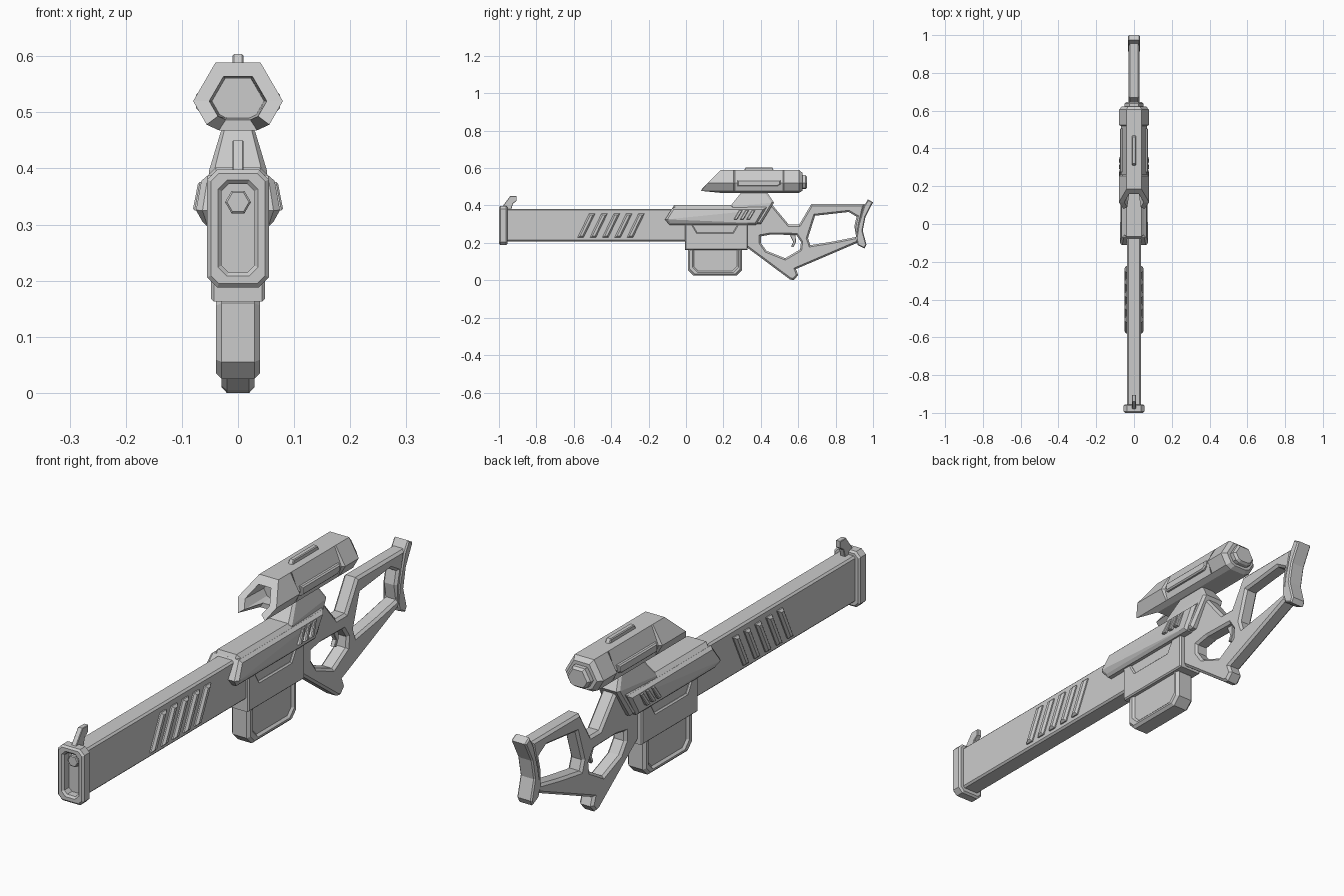
import bpy, bmesh, math
from mathutils import Matrix

cube = bpy.data.objects.get("Cube")
if cube:
    bpy.data.objects.remove(cube, do_unlink=True)

metal = bpy.data.materials.new("plain grey")
metal.use_nodes = True
GREY = (0.6, 0.6, 0.6, 1)
metal.diffuse_color = GREY
metal.node_tree.nodes["Principled BSDF"].inputs["Base Color"].default_value = GREY

# profile axes: side profiles are (y, z) pulled along x, front ones (x, z) along y
SIDE = Matrix(((0, 0, 1), (1, 0, 0), (0, 1, 0))).to_4x4()
FRONT = Matrix(((1, 0, 0), (0, 0, -1), (0, 1, 0))).to_4x4()


def add_object(name, mesh):
    obj = bpy.data.objects.new(name, mesh)
    mesh.materials.clear()
    mesh.materials.append(metal)
    bpy.context.collection.objects.link(obj)
    return obj


def plate(name, loops, half, bevel=0.006, axes=SIDE, centre=0, widen=None):
    """Chamfered extrusion of an outline; further loops become holes."""
    curve = bpy.data.curves.new(name, 'CURVE')
    curve.dimensions = '2D'
    curve.fill_mode = 'BOTH'
    curve.extrude = half - bevel
    curve.bevel_depth = bevel
    curve.bevel_resolution = 0
    curve.offset = -bevel
    for loop in loops:
        spline = curve.splines.new('POLY')
        spline.points.add(len(loop) - 1)
        for point, (a, b) in zip(spline.points, loop):
            point.co = (a, b, 0, 1)
        spline.use_cyclic_u = True
        spline.use_smooth = False
    temp = bpy.data.objects.new(name, curve)
    mesh = bpy.data.meshes.new_from_object(temp)
    bpy.data.objects.remove(temp)
    mesh.transform(Matrix.Translation((0, centre, 0)) @ axes)
    for poly in mesh.polygons:
        poly.use_smooth = False
    if widen:
        for v in mesh.vertices:
            v.co.x *= widen(v.co.z)
    return add_object(name, mesh)


def box(a0, a1, b0, b1, c=0.0):
    """Rectangle outline with cut corners."""
    if not c:
        return [(a0, b0), (a1, b0), (a1, b1), (a0, b1)]
    return [(a0 + c, b0), (a1 - c, b0), (a1, b0 + c), (a1, b1 - c),
            (a1 - c, b1), (a0 + c, b1), (a0, b1 - c), (a0, b0 + c)]


def slash(y, z0, z1, width, lean):
    return [(y, z0), (y + width, z0), (y + width + lean, z1), (y + lean, z1)]


# barrel, muzzle frame and sight
plate("barrel", [box(-0.965, 0.05, 0.208, 0.382)], 0.037, 0.007)
plate("muzzle_frame", [box(-0.055, 0.055, 0.188, 0.398, 0.018),
                       box(-0.029, 0.029, 0.215, 0.372, 0.012)],
      0.0225, 0.007, FRONT, -0.9775)
hexagon = [(0.023 * math.cos(i * math.pi / 3), 0.34 + 0.023 * math.sin(i * math.pi / 3))
           for i in range(6)]
plate("muzzle_bore", [hexagon], 0.012, 0.003, FRONT, -0.973)
plate("front_sight", [[(-0.985, 0.39), (-0.94, 0.45), (-0.905, 0.45), (-0.905, 0.425),
                       (-0.925, 0.41), (-0.935, 0.375), (-0.985, 0.375)]], 0.01, 0.002)
for i in range(5):
    plate(f"barrel_rib_{i + 1}", [slash(-0.58 + i * 0.066, 0.228, 0.356, 0.032, 0.062)], 0.05, 0.008)

# receiver with a side slot, and the shroud above it
plate("receiver", [box(-0.005, 0.33, 0.163, 0.385),
                   [(0.06, 0.255), (0.25, 0.255), (0.28, 0.305), (0.03, 0.305)]], 0.048, 0.005)
plate("receiver_core", [box(0.01, 0.32, 0.18, 0.37)], 0.041, 0.002)
plate("shroud", [[(-0.105, 0.32), (-0.085, 0.30), (0.38, 0.30), (0.45, 0.402), (-0.065, 0.402)]],
      0.056, 0.017)


def flare(z):
    return 1.0 + 0.2 * (0.385 - z) / 0.07 if z > 0.31 else 1.0


plate("side_panel", [[(-0.112, 0.325), (-0.088, 0.296), (0.375, 0.296), (0.43, 0.388), (-0.072, 0.388)]],
      0.064, 0.01, widen=flare)
for i in range(3):
    plate(f"panel_rib_{i + 1}", [slash(0.255 + i * 0.034, 0.325, 0.376, 0.018, 0.03)],
          0.069, 0.003, widen=flare)

# magazine: bordered shell around a recessed core
plate("magazine_shell", [box(0.01, 0.30, 0.025, 0.19, 0.03),
                         box(0.045, 0.27, 0.052, 0.182, 0.022)], 0.039, 0.01)
plate("magazine_core", [box(0.03, 0.28, 0.04, 0.19, 0.02)], 0.031, 0.002)

# scope mount, narrowing upwards
plate("scope_mount", [[(0.23, 0.30), (0.40, 0.30), (0.47, 0.415), (0.43, 0.475), (0.30, 0.475), (0.24, 0.40)]],
      0.055, 0.01, widen=lambda z: 1 - max(0, z - 0.385) * 5.5)

# skeleton stock with guard and shoulder openings
plate("stock", [
    [(0.32, 0.18), (0.555, 0.005), (0.575, 0.0), (0.60, 0.028), (0.588, 0.06), (0.915, 0.20),
     (0.93, 0.30), (0.955, 0.407), (0.67, 0.407), (0.605, 0.297), (0.55, 0.297),
     (0.46, 0.405), (0.32, 0.40)],
    [(0.40, 0.235), (0.455, 0.245), (0.59, 0.242), (0.615, 0.205), (0.61, 0.165),
     (0.53, 0.118), (0.43, 0.158), (0.40, 0.20)],
    [(0.69, 0.345), (0.87, 0.365), (0.912, 0.34), (0.90, 0.29), (0.91, 0.232),
     (0.79, 0.208), (0.665, 0.188), (0.652, 0.225)]], 0.029, 0.009)
plate("butt_pad", [[(0.973, 0.433), (1.0, 0.417), (0.96, 0.34), (0.945, 0.265), (0.965, 0.19),
                    (0.955, 0.17), (0.918, 0.188), (0.91, 0.225), (0.922, 0.30), (0.95, 0.395)]],
      0.031, 0.005)
plate("trigger", [[(0.552, 0.25), (0.585, 0.25), (0.588, 0.205), (0.575, 0.178), (0.562, 0.182),
                   (0.573, 0.205)]], 0.009, 0.002)

# scope: rings of an eight-sided section, from the lens well out over the hood to the eyepiece
HALF = [(0.04, 0.069), (0.08, 0.0), (0.056, -0.042), (0.034, -0.052)]
SECTION = HALF + [(-x, z) for x, z in reversed(HALF)]
RINGS = [  # y, scale, slanted hood edge, width limit
    (0.22, 0.58, False, 1), (0.08, 0.64, True, 1), (0.08, 1, True, 1),
    (0.255, 1, False, 1), (0.262, 1, False, 0.068), (0.518, 1, False, 0.068),
    (0.525, 1, False, 1), (0.605, 1, False, 1), (0.622, 0.8, False, 1),
    (0.622, 0.62, False, 1), (0.638, 0.62, False, 1), (0.647, 0.5, False, 1)]
bm = bmesh.new()
rings = []
for y, scale, slanted, limit in RINGS:
    ring = []
    for i, (x, z) in enumerate(SECTION):
        x, z = x * scale, 0.52 + z * scale
        depth = y
        if slanted:
            depth += 0.1 if i in (3, 4) else max(0, z - 0.485)
        ring.append(bm.verts.new((max(-limit, min(limit, x)), depth, z)))
    rings.append(ring)
for a, b in zip(rings, rings[1:]):
    for i in range(len(a)):
        j = (i + 1) % len(a)
        bm.faces.new((a[i], a[j], b[j], b[i]))
bm.faces.new(rings[0])
bm.faces.new(rings[-1])
bmesh.ops.recalc_face_normals(bm, faces=bm.faces)
scope_mesh = bpy.data.meshes.new("scope")
bm.to_mesh(scope_mesh)
bm.free()
add_object("scope", scope_mesh)
plate("scope_side_rail", [[(0.275, 0.502), (0.49, 0.502), (0.505, 0.512), (0.505, 0.536), (0.275, 0.536)]],
      0.075, 0.005)
plate("scope_top_rib", [[(0.305, 0.58), (0.475, 0.58), (0.46, 0.604), (0.32, 0.604)]], 0.01, 0.003)
